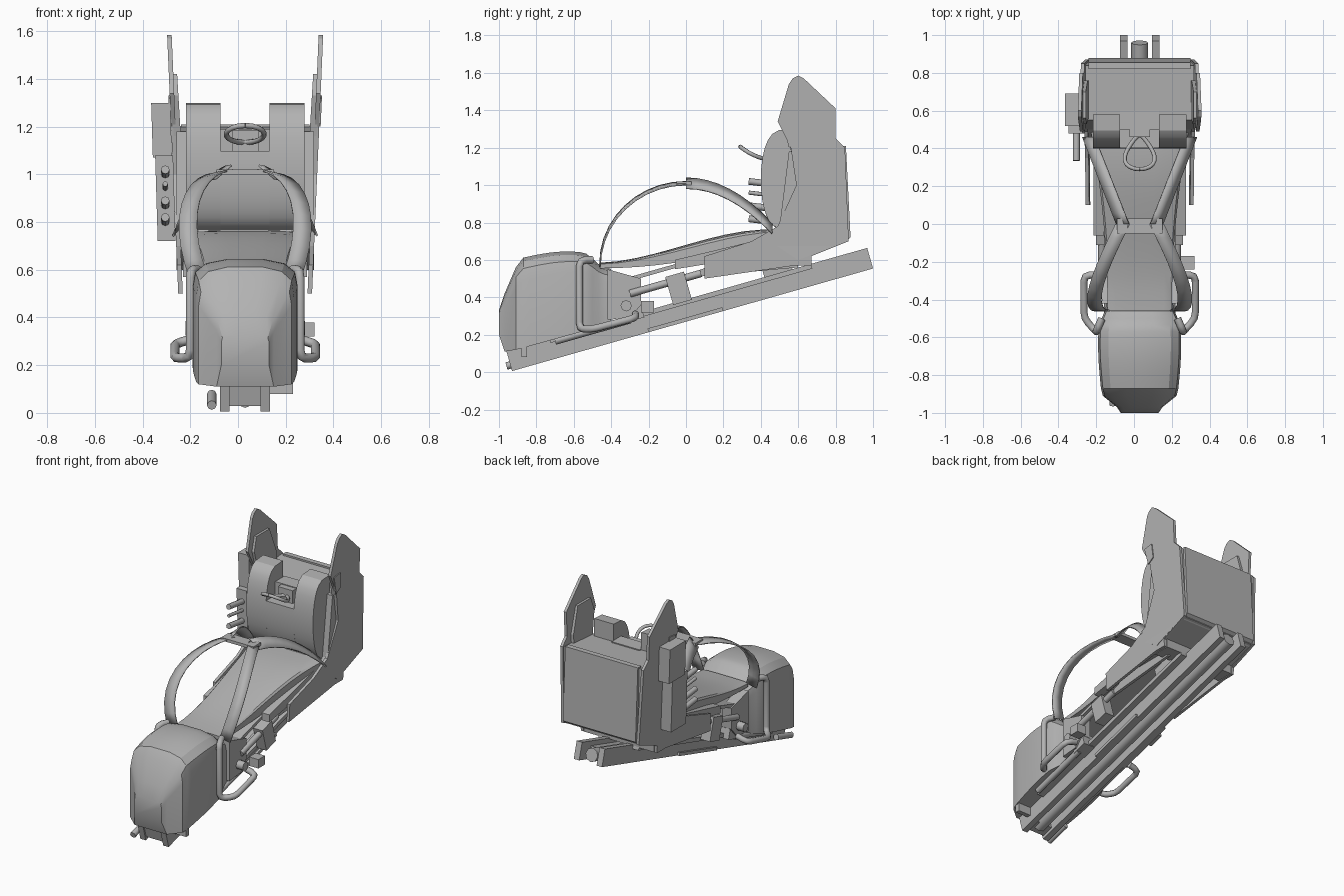
import bpy, bmesh
from math import radians, sin, cos, pi, sqrt
from mathutils import Vector

default_cube = bpy.data.objects.get("Cube")
if default_cube:
    bpy.data.objects.remove(default_cube, do_unlink=True)

CENTRE = .03     # the seat's own centre line
SLOPE = .284     # rise of the guide rails
RAIL = .11       # height of the guide rails
SIDES = (1, -1)

grey = bpy.data.materials.new("plain grey")
grey.use_nodes = True
colour = (.45, .45, .45, 1)
grey.diffuse_color = colour
grey.node_tree.nodes["Principled BSDF"].inputs["Base Color"].default_value = colour


def rail(y):
    """Height of the rail underside."""
    return .27 + SLOPE * y


def steps(count):
    return [i / count for i in range(count + 1)]


def ease(t):
    """Smooth step from 0 to 1."""
    t = max(0, min(1, t))
    return t * t * (3 - 2 * t)


def place(name, data):
    data.materials.append(grey)
    part = bpy.data.objects.new(name, data)
    part.location.x = CENTRE
    bpy.context.collection.objects.link(part)
    return part


def finish(bm, name, mirror=False, smooth=False, thickness=0):
    bmesh.ops.recalc_face_normals(bm, faces=bm.faces)
    mesh = bpy.data.meshes.new(name)
    bm.to_mesh(mesh)
    bm.free()
    part = place(name, mesh)
    if thickness:
        solid = part.modifiers.new("thickness", 'SOLIDIFY')
        solid.thickness = thickness
        solid.offset = 0
    if mirror:
        part.modifiers.new("mirror", 'MIRROR')
    if smooth:
        bpy.ops.object.select_all(action='DESELECT')
        bpy.context.view_layer.objects.active = part
        part.select_set(True)
        bpy.ops.object.shade_smooth_by_angle(angle=radians(25))


def skin(bm, rings, closed=True):
    """Join neighbouring rings of vertices with quads."""
    for ring, following in zip(rings, rings[1:]):
        count = len(ring)
        for i in range(count if closed else count - 1):
            j = (i + 1) % count
            bm.faces.new((ring[i], ring[j], following[j], following[i]))
    if closed:
        bm.faces.new(rings[0])
        bm.faces.new(rings[-1])


def prism(name, outline, inner, outer, mirror=False, lean=0, smooth=False):
    """Side outline (y, z) spanning inner to outer in x; lean spreads it with height."""
    bm = bmesh.new()
    rings = [[bm.verts.new((x + lean * (z - 1), y, z)) for y, z in outline]
             for x in (inner, outer)]
    skin(bm, rings)
    finish(bm, name, mirror, smooth)


def box(name, inner, outer, front, back, low, high, mirror=False, lean=0):
    outline = [(front, low), (back, low), (back, high), (front, high)]
    prism(name, outline, inner, outer, mirror, lean)


def rail_bar(name, inner, outer, front, back, low, high, mirror=True):
    """Square-ended bar parallel to the rails; low and high are lifts above their underside."""
    outline = [(y - SLOPE * lift, rail(y) + lift)
               for y, lift in ((front, low), (back, low), (back, high), (front, high))]
    prism(name, outline, inner, outer, mirror)


def loft(name, stations):
    """Square-bottomed, rounded-top sections (y, half width, bottom, top) joined along y."""
    section = ((1, 0), (1, .75), (.95, .88), (.75, .96), (.35, 1))
    section += tuple((-x, z) for x, z in reversed(section))
    bm = bmesh.new()
    rings = [[bm.verts.new((x * width, y, low + z * (high - low))) for x, z in section]
             for y, width, low, high in stations]
    skin(bm, rings)
    finish(bm, name, smooth=True)


def ribbon(name, path, half):
    bm = bmesh.new()
    half = Vector(half)
    rows = [[bm.verts.new(Vector(p) + half * side) for side in SIDES] for p in path]
    skin(bm, rows, closed=False)
    finish(bm, name, mirror=True, smooth=True, thickness=.008)


def tube(name, path, radius, bend=0):
    """Round tube along a path, its corners rounded by bend."""
    path = [Vector(p) for p in path]
    points = path
    if bend:
        points = [path[0]]
        for a, b, c in zip(path, path[1:], path[2:]):
            enter = b + (a - b).normalized() * bend
            leave = b + (c - b).normalized() * bend
            points += [enter, (enter + leave + b * 2) / 4, leave]
        points.append(path[-1])
    curve = bpy.data.curves.new(name, 'CURVE')
    curve.dimensions = '3D'
    curve.bevel_depth = radius
    curve.bevel_resolution = 2
    curve.use_fill_caps = True
    spline = curve.splines.new('POLY')
    spline.points.add(len(points) - 1)
    for point, position in zip(spline.points, points):
        point.co = (*position, 1)
    place(name, curve)


def rail_rod(name, x, front, back, lift, radius):
    tube(name, [(x, y, rail(y) + lift) for y in (front, back)], radius)


# Guide rails, the catapult tube between them and their fittings
rail_bar("guide_rails", .065, .105, -.93, 1, 0, RAIL)
rail_bar("rail_web", -.07, .07, -.9, .9, .07, .08, mirror=False)
rail_bar("rail_front_block", -.07, .07, -.92, -.84, .02, RAIL, mirror=False)
rail_rod("catapult_tube", 0, -.9, .96, .05, .045)
rail_bar("rail_strips", .1, .15, -.7, .7, .085, RAIL)
rail_bar("rail_ledges", .1, .12, -.2, .2, 0, .02)
rail_bar("rail_cross_block", -.14, .14, .45, .6, .1, .17, mirror=False)
rail_bar("rail_cross_bar", -.19, .19, -.3, -.2, .08, .17, mirror=False)
rail_rod("front_peg", -.14, -.96, -.8, .035, .02)
box("front_bracket", .1, .2, -.88, -.85, .08, .15)

# Front pod: faceted nose, domed top, lower step at the back
pod = [(-1, .1, .2, .33), (-.97, .12, .11, .42), (-.91, .195, .12, .56)]
for t in steps(14):
    tail = ease(t * 4 - 2.7)
    pod.append((.47 * t - .87, .205 + .015 * sin(pi * t) - .03 * tail, .13 + .13 * t,
                .612 + .033 * sin(pi * t) - .06 * tail))
loft("front_pod", pod)

# Seat pan frame, leg supports and slides
rail_bar("pan_floor", -.19, .19, -.3, .55, .28, .3, mirror=False)
prism("pan_skirts", [(-.05, .5), (.6, .56), (.6, .7), (.4, .67)], .18, .2, mirror=True)
prism("frame_arms", [(-.06, .55), (.25, .6), (.55, .6), (.55, .76), (.36, .7), (-.06, .6)],
      .19, .245, mirror=True)
prism("leg_brackets", [(-.42, .28), (-.3, .29), (-.24, .36), (-.24, .5), (-.42, .55)],
      .13, .2, mirror=True)
rail_bar("slide_blocks", .16, .23, -.04, .06, .1, .25)
box("side_catch", .22, .29, -.24, -.17, .32, .38)
for side in SIDES:
    tube("pivot_pin", [(side * x, -.32, .355) for x in (.15, .25)], .03)
    rail_rod("slide_rod", side * .2, -.3, .08, .235, .02)
    rail_rod("lower_rod", side * .17, -.7, -.3, .095, .02)

# Seat cushion, humped under the thighs and widening to the back
loft("seat_cushion", [(.96 * t - .46, .17 + .09 * t * t, .555 + .17 * t * t,
                       .585 + .15 * ease(t * 1.1) + .03 * t) for t in steps(10)])

# Tall side wings with pads and plates
wing = [(.55, 1.54), (.57, 1.57), (.6, 1.585), (.63, 1.57), (.8, 1.41), (.8, 1.25), (.85, 1.2),
        (.87, .7), (.67, .62), (.67, .57), (.58, .57), (.1, .5), (.1, .62), (.35, .7), (.49, .78),
        (.59, 1), (.56, 1.2), (.49, 1.34)]
prism("side_wings", wing, .283, .302, mirror=True, lean=.043)
prism("wing_pads", [(.56, 1.42), (.7, 1.42), (.76, 1.25), (.76, 1), (.6, 1), (.53, 1.33)],
      .26, .29, mirror=True, lean=.06)
prism("wing_plates", [(.52, 1.32), (.59, 1.33), (.6, 1.23), (.55, 1.2)],
      .3, .308, mirror=True, lean=.043)

# Back housing with a raised rear panel
prism("back_housing", [(.55, 1.18), (.84, 1.2), (.86, .7), (.6, .6), (.45, .7), (.5, .78)],
      -.288, .288)
prism("rear_panel", [(.82, 1.21), (.855, 1.21), (.88, .72), (.84, .69)], -.27, .27)
box("lower_ledge", -.26, .26, .55, .67, .57, .64)


# Back cushion, its shoulder horns and the block between them
def bulge(share):
    """Front curve of the back cushion, from the bottom up to a share of its height."""
    angles = [pi * (share * t - .5) for t in steps(14)]
    return [(.58 - .18 * sqrt(max(0, cos(a))), 1.03 + .27 * sin(a)) for a in angles]


horn_inner, horn_outer = .103, .248
prism("shoulder_horns", bulge(1), horn_inner, horn_outer, mirror=True, smooth=True)
prism("back_cushion", bulge(.58) + [(.58, 1.1)], -horn_inner, horn_inner, smooth=True)
box("notch_floor", -horn_inner, horn_inner, .5, .6, 1.07, 1.19)
box("centre_block", -.055, .055, .46, .56, 1.08, 1.185)

# Teardrop pull handle, hooked upward at the front
handle = []
for t in steps(24):
    back = (1 - cos(2 * pi * t)) / 2
    handle.append((.11 * sin(2 * pi * t) * (1 - .7 * back), .29 + .18 * back,
                   1.135 + .07 * (1 - back) ** 2))
tube("pull_handle", handle, .011)

# Wide harness straps bowing out from a buckle
bow = [pi / 2 * t for t in steps(10)]
ribbon("front_straps", [(.09 + .15 * sin(1.5 * a), -.46 * sin(a), .57 + .44 * cos(a))
                        for a in bow], (.038, 0, -.008))
ribbon("rear_straps", [(.09 + .18 * t, .46 * t, 1.01 - .24 * t * t) for t in steps(8)],
       (.033, 0, -.028))
box("buckle", -.12, .12, -.05, .03, 1, 1.02)

# Bent side hoops by the pod
for side in SIDES:
    hoop = [(.2, -.5, .6), (.23, -.57, .6), (.23, -.57, .23), (.295, -.5, .23), (.295, -.27, .29),
            (.22, -.27, .31)]
    tube("side_hoop", [(side * x, y, z) for x, y, z in hoop], .02, bend=.035)

# Control panel with forward pins on one side
box("panel_upper", -.385, -.305, .52, .69, 1.07, 1.3, lean=-.03)
box("panel_lower", -.375, -.3, .48, .64, .72, 1.08, lean=-.03)
for z, radius in ((.81, .018), (.88, .018), (.95, .011), (1.01, .018)):
    tube("panel_pin", [(-.335, .5, z - .01), (-.335, .335, z + .01)], radius)
